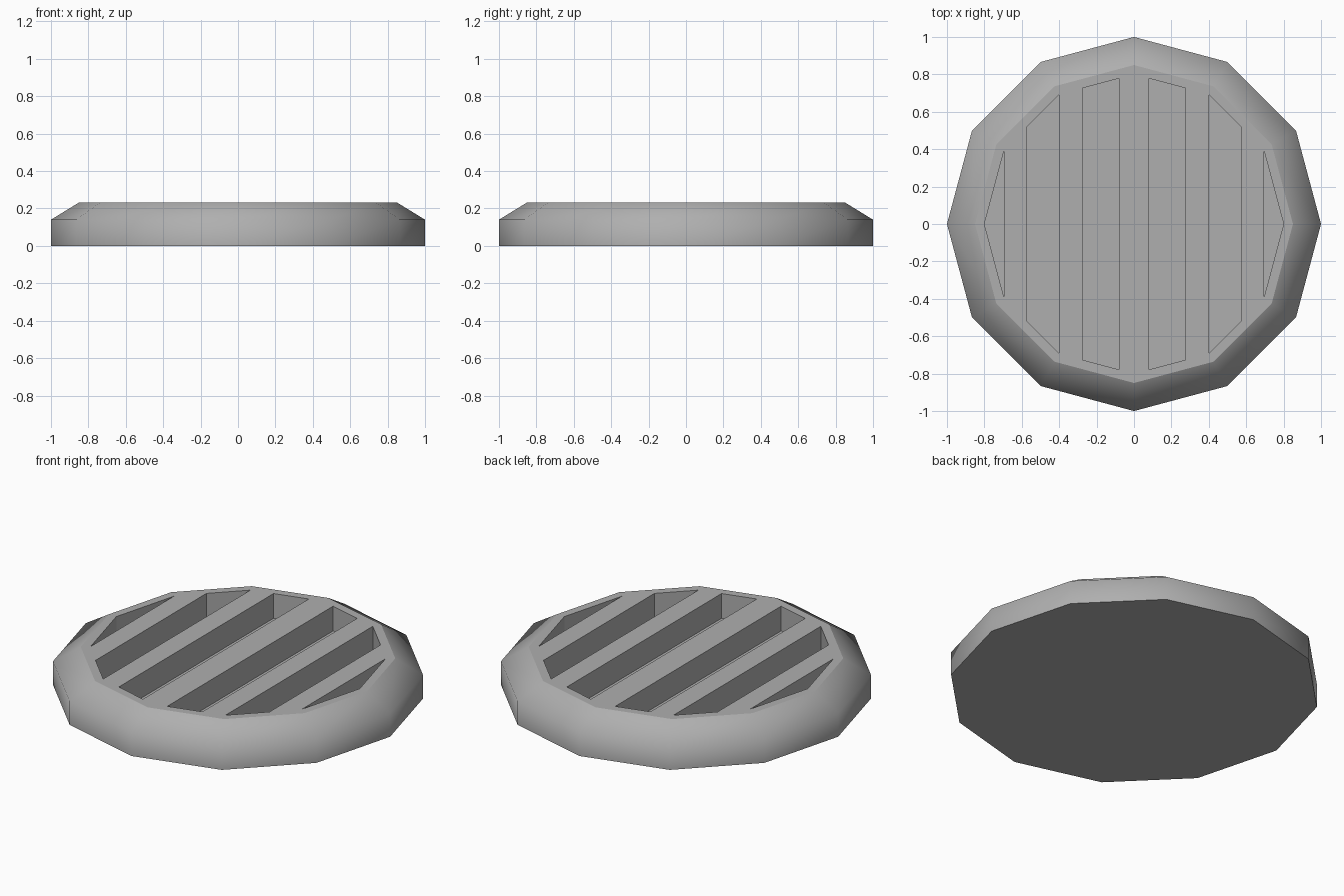
import bpy, bmesh
from math import cos, sin, radians
from mathutils import Vector

if "Cube" in bpy.data.objects:
    bpy.data.objects.remove(bpy.data.objects["Cube"])

SIDES = 12
TOP, FLOOR = 0.232, 0.085


def make_object(name, bm):
    bmesh.ops.recalc_face_normals(bm, faces=bm.faces)
    mesh = bpy.data.meshes.new(name)
    bm.to_mesh(mesh)
    bm.free()
    obj = bpy.data.objects.new(name, mesh)
    bpy.context.collection.objects.link(obj)
    return obj


def stacked_rings(bm, profile):
    """Closed 12-sided solid from (radius, height) pairs; side faces smooth."""
    rings = [[bm.verts.new((r * cos(radians(i * 360 / SIDES)),
                            r * sin(radians(i * 360 / SIDES)), z))
              for i in range(SIDES)] for r, z in profile]
    for a, b in zip(rings, rings[1:]):
        for i in range(SIDES):
            j = (i + 1) % SIDES
            bm.faces.new((a[i], a[j], b[j], b[i])).smooth = True
    bm.faces.new(rings[0][::-1])
    bm.faces.new(rings[-1])


# Dark grey metal
metal = bpy.data.materials.new("dark_grey")
metal.diffuse_color = (0.43, 0.43, 0.43, 1)
metal.use_nodes = True
metal.node_tree.nodes["Principled BSDF"].inputs["Base Color"].default_value = metal.diffuse_color

# Disc body with sloped rim
bm = bmesh.new()
stacked_rings(bm, [(1, 0), (1, 0.14), (0.85, TOP)])
body = make_object("grille_disc", bm)
body.data.materials.append(metal)

# Slots: slices of a smaller 12-sided prism, mirrored left and right
slots = bmesh.new()
for x0, x1 in ((0.08, 0.275), (0.402, 0.572), (0.695, 0.9)):
    for side in (1, -1):
        piece = bmesh.new()
        stacked_rings(piece, [(0.8, FLOOR), (0.8, TOP + 0.1)])
        for x, keep in ((x0, side), (x1, -side)):
            res = bmesh.ops.bisect_plane(
                piece, geom=piece.verts[:] + piece.edges[:] + piece.faces[:],
                plane_co=Vector((side * x, 0, 0)), plane_no=Vector((keep, 0, 0)),
                clear_inner=True)
            cut = [e for e in res["geom_cut"] if isinstance(e, bmesh.types.BMEdge)]
            if cut:
                bmesh.ops.holes_fill(piece, edges=cut)
        for f in piece.faces:
            f.smooth = False
        bmesh.ops.recalc_face_normals(piece, faces=piece.faces)
        tmp = bpy.data.meshes.new("slot_piece")
        piece.to_mesh(tmp)
        piece.free()
        slots.from_mesh(tmp)
        bpy.data.meshes.remove(tmp)
cutter = make_object("slot_cutter", slots)
cutter.data.materials.append(metal)
cutter.hide_render = True

# Cut the slots into the top
mod = body.modifiers.new("slots", 'BOOLEAN')
mod.operation = 'DIFFERENCE'
mod.solver = 'EXACT'
mod.object = cutter
bpy.context.view_layer.objects.active = body
bpy.ops.object.modifier_apply(modifier=mod.name)
bpy.data.objects.remove(cutter)
